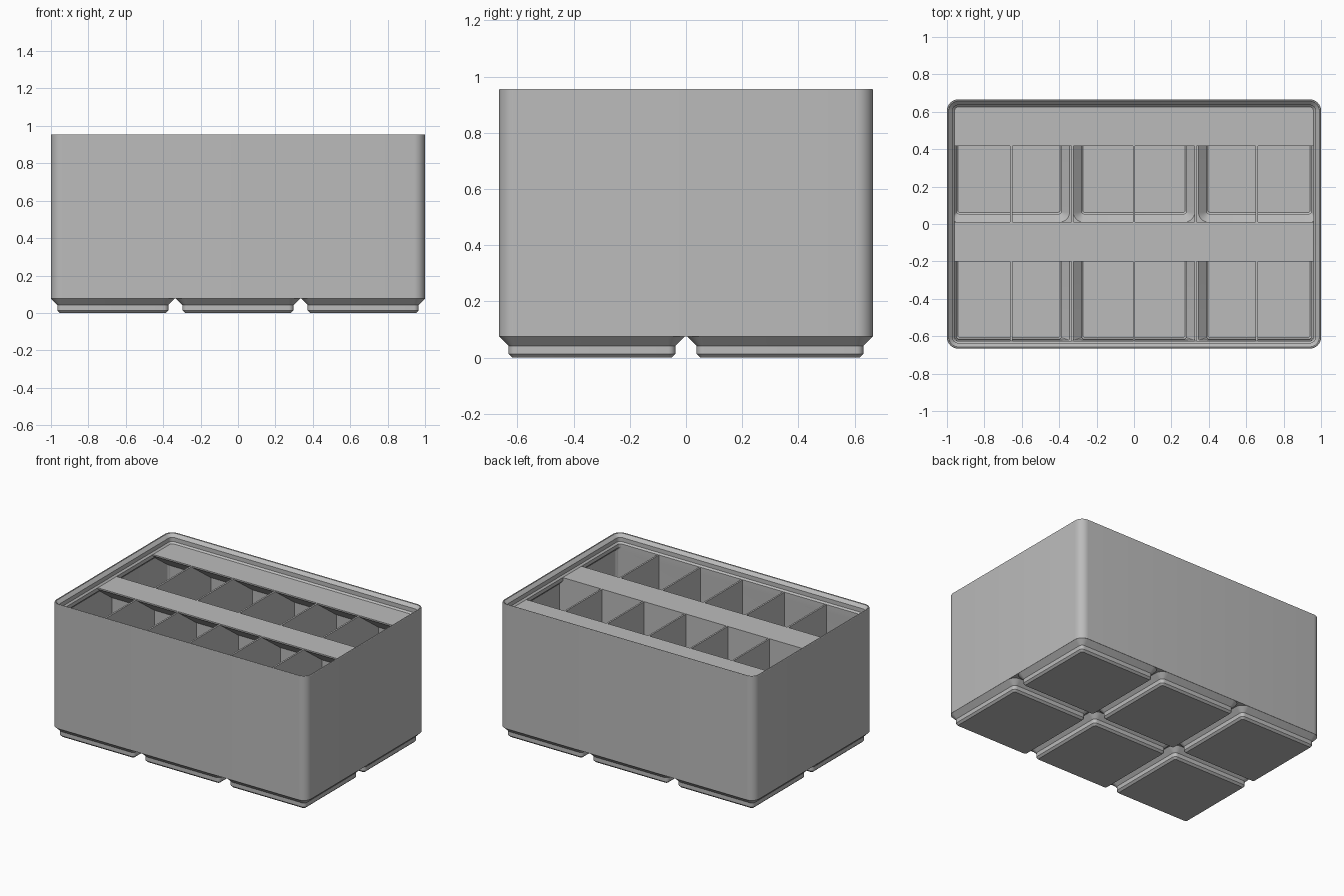
import bpy, bmesh, math

cube = bpy.data.objects.get("Cube")
if cube:
    bpy.data.objects.remove(cube, do_unlink=True)

HX, HY, TOP = 1.0, 0.666, 0.955      # outer half sizes and height
PITCH = 0.669                        # grid cell pitch
DECK = 0.892                         # height of ledges and dividers
CELLS = [(i * PITCH, j * PITCH / 2) for i in (-1, 0, 1) for j in (-1, 1)]

grey = bpy.data.materials.new("plain grey")
grey.use_nodes = True
COLOUR = (0.5, 0.5, 0.5, 1)
grey.diffuse_color = COLOUR
grey.node_tree.nodes["Principled BSDF"].inputs["Base Color"].default_value = COLOUR


def finish(bm, name):
    bmesh.ops.recalc_face_normals(bm, faces=bm.faces)
    mesh = bpy.data.meshes.new(name)
    bm.to_mesh(mesh)
    bm.free()
    obj = bpy.data.objects.new(name, mesh)
    mesh.materials.append(grey)
    bpy.context.collection.objects.link(obj)
    return obj


def rounded(hx, hy, r, z, cx=0, cy=0, limit=None, seg=8):
    """Points of a rounded rectangle, optionally clamped to a rectangle."""
    pts = []
    for q, (sx, sy) in enumerate(((1, 1), (-1, 1), (-1, -1), (1, -1))):
        for k in range(seg + 1):
            a = (q + k / seg) * math.pi / 2
            x = cx + sx * (hx - r) + r * math.cos(a)
            y = cy + sy * (hy - r) + r * math.sin(a)
            if limit:
                x = max(-limit[0], min(limit[0], x))
                y = max(-limit[1], min(limit[1], y))
            pts.append((x, y, z))
    return pts


def loft(bm, loops):
    """Closed solid through a stack of loops."""
    rings = [[bm.verts.new(p) for p in loop] for loop in loops]
    n = len(rings[0])
    for a, b in zip(rings, rings[1:]):
        for i in range(n):
            bm.faces.new((a[i], a[(i + 1) % n], b[(i + 1) % n], b[i]))
    bm.faces.new(rings[0][::-1])
    bm.faces.new(rings[-1])


def prism(bm, profile, x0, x1):
    """Extrude a y-z profile along x."""
    loft(bm, [[(x, y, z) for y, z in profile] for x in (x0, x1)])


def cells_solid(name, profile, limit=None):
    """One lofted square solid per grid cell, from (half size, z) pairs."""
    bm = bmesh.new()
    for cx, cy in CELLS:
        loft(bm, [rounded(h, h, max(h - 0.271, 0.012), z, cx, cy, limit)
                  for h, z in profile])
    return finish(bm, name)


# Outer block
bm = bmesh.new()
loft(bm, [rounded(HX - o, HY - o, 0.06 - o, z)
          for o, z in ((0, 0.076), (0, TOP - 0.003), (0.002, TOP))])
body = finish(bm, "bin_body")

# Stepped feet
feet = cells_solid("feet", [(0.283, 0), (0.2965, 0.013), (0.2965, 0.042),
                            (0.3305, 0.076), (0.32, 0.09)])

# Interior with stacking lip: x inset, y inset, z
bm = bmesh.new()
loft(bm, [rounded(HX - ox, HY - oy, max(0.06 - oy, 0.012), z) for ox, oy, z in (
    (0.015, 0.041, 0.083), (0.015, 0.041, 0.84), (0.041, 0.041, 0.866),
    (0.041, 0.041, DECK), (0.030, 0.030, 0.903), (0.030, 0.030, 0.932),
    (0.009, 0.009, 0.953), (0.006, 0.006, 0.97))])
interior = finish(bm, "interior_cutter")

# Hollows inside the feet
hollows = cells_solid("hollow_cutter", [(0.273, 0.016), (0.28, 0.023), (0.28, 0.04),
                                        (0.3245, 0.083), (0.3245, 0.1)], (0.98, 0.62))

for tool, op in ((feet, "UNION"), (interior, "DIFFERENCE"), (hollows, "DIFFERENCE")):
    mod = body.modifiers.new(tool.name, "BOOLEAN")
    mod.object, mod.operation, mod.solver = tool, op, "EXACT"

# Bake the cuts and drop the helpers
bpy.context.view_layer.update()
graph = bpy.context.evaluated_depsgraph_get()
baked = bpy.data.meshes.new_from_object(body.evaluated_get(graph))
body.modifiers.clear()
body.data = baked
for tool in (feet, interior, hollows):
    bpy.data.objects.remove(tool, do_unlink=True)
baked.materials.clear()
baked.materials.append(grey)
for poly in baked.polygons:
    poly.material_index = 0


def box_profile(y0, y1, z0, z1):
    return [(y0, z0), (y1, z0), (y1, z1), (y0, z1)]


# Column dividers; those above a gap between feet stop at the ridge
bm = bmesh.new()
for k in range(-2, 3):
    x = k * 0.3283
    if abs(k) == 1:
        prism(bm, box_profile(-0.64, 0.64, 0.079, DECK - 0.001), x - 0.006, x + 0.006)
    else:
        prism(bm, box_profile(-0.64, 0.64, 0.079, DECK - 0.001), x - 0.006, x + 0.006)
        for cy in (-PITCH / 2, PITCH / 2):
            prism(bm, box_profile(cy - 0.283, cy + 0.283, 0.012, 0.079),
                  x - 0.006, x + 0.006)
finish(bm, "column_dividers")

# Row divider
bm = bmesh.new()
prism(bm, box_profile(-0.004, 0.010, 0.079, DECK - 0.001), -0.99, 0.99)
finish(bm, "row_divider")

# Label ledges with sloped undersides
for name, tip, wall in (("front_row_ledge", -0.20, 0.010), ("back_row_ledge", 0.418, 0.635)):
    bm = bmesh.new()
    drop = (wall - tip) * math.tan(math.radians(36))
    prism(bm, [(wall, DECK), (tip, DECK), (tip, DECK - 0.01), (wall, DECK - 0.01 - drop)],
          -0.985, 0.985)
    finish(bm, name)

# Smooth rounded corners, keep hard edges
bpy.ops.object.select_all(action="DESELECT")
body.select_set(True)
bpy.context.view_layer.objects.active = body
bpy.ops.object.shade_smooth_by_angle(angle=math.radians(30))
